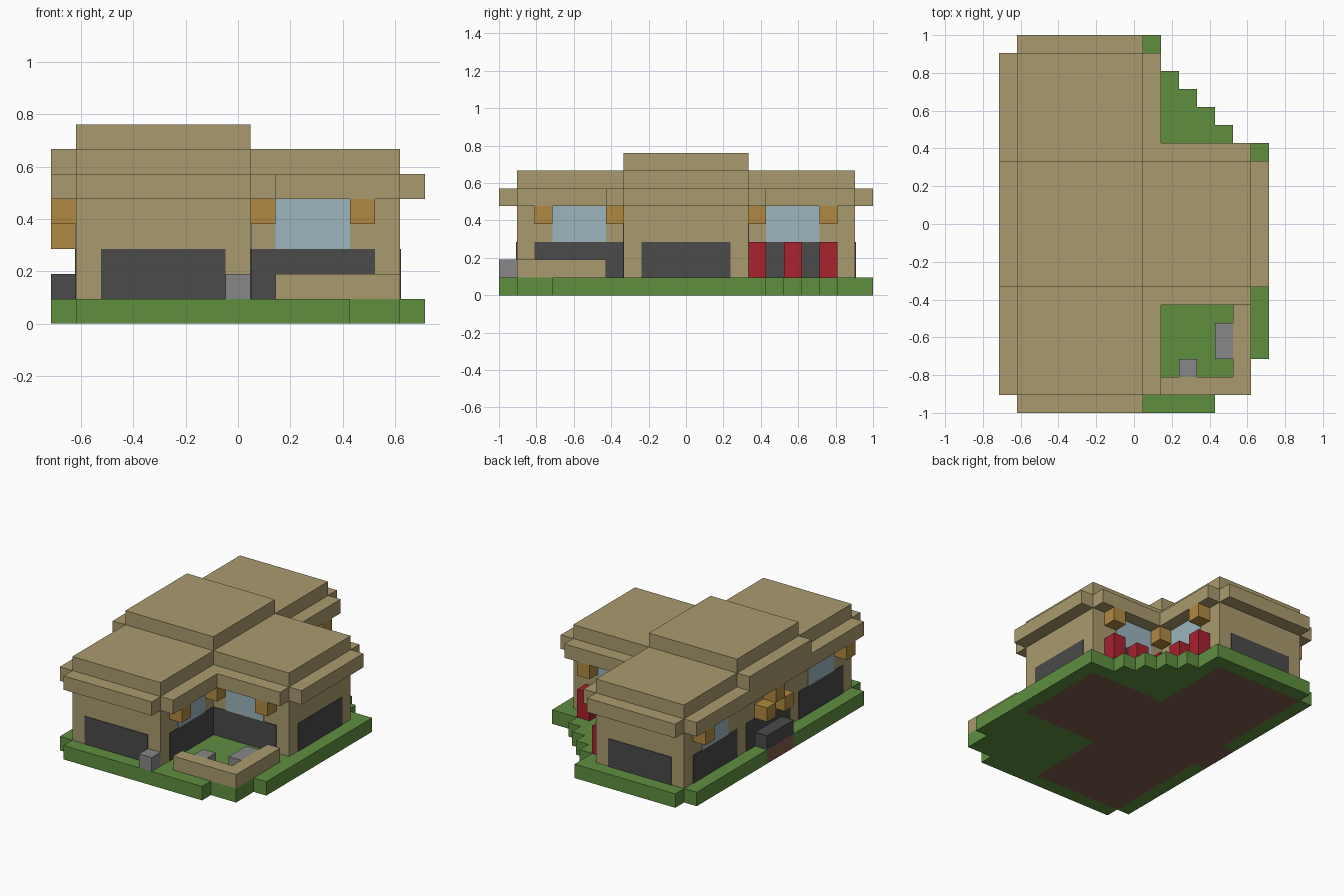
import bpy
import bmesh

if "Cube" in bpy.data.objects:
    bpy.data.objects.remove(bpy.data.objects["Cube"])

U = 2 / 21          # edge of one building block
NX, NY = 15, 21     # plan size in blocks
PLATE = 0.004 / U   # thickness of flush panels, in blocks


def make_material(name, rgb):
    mat = bpy.data.materials.new(name)
    mat.use_nodes = True
    mat.diffuse_color = (*rgb, 1)
    mat.node_tree.nodes["Principled BSDF"].inputs["Base Color"].default_value = (*rgb, 1)
    return mat


SAND = make_material("sandstone", (0.402, 0.328, 0.156))
GRASS = make_material("grass_green", (0.117, 0.275, 0.051))
DARK = make_material("dark_panel_grey", (0.069, 0.069, 0.069))
GLASS = make_material("pale_blue_glass", (0.328, 0.462, 0.509))
WOOD = make_material("orange_wood", (0.434, 0.25, 0.054))
RED = make_material("red", (0.392, 0.016, 0.027))
STONE = make_material("mid_grey_stone", (0.242, 0.242, 0.242))
SOIL = make_material("soil_brown", (0.216, 0.107, 0.07))


def place(x, y, z):
    return ((x - NX / 2) * U, (y - NY / 2) * U, z * U)


def finish(name, bm, mats):
    mesh = bpy.data.meshes.new(name)
    bm.to_mesh(mesh)
    bm.free()
    for mat in mats:
        mesh.materials.append(mat)
    obj = bpy.data.objects.new(name, mesh)
    bpy.context.collection.objects.link(obj)
    return obj


def box(name, mat, x0, x1, y0, y1, z0, z1):
    bm = bmesh.new()
    bmesh.ops.create_cube(bm, size=1)
    for v in bm.verts:
        v.co = place(x1 if v.co.x > 0 else x0, y1 if v.co.y > 0 else y0,
                     z1 if v.co.z > 0 else z0)
    return finish(name, bm, [mat])


def cells(*rects):
    """Union of plan rectangles (x0, x1, y0, y1) as a set of unit squares."""
    return {(x, y) for x0, x1, y0, y1 in rects
            for x in range(x0, x1) for y in range(y0, y1)}


def layer(name, plan, z0, z1, mats, rule=lambda cell: 0):
    """One closed slab over a set of plan squares, coloured per square."""
    bm = bmesh.new()

    def face(corners, index):
        bm.faces.new([bm.verts.new(place(*c)) for c in corners]).material_index = index

    for x, y in sorted(plan):
        k = rule((x, y))
        ring = [(x, y), (x + 1, y), (x + 1, y + 1), (x, y + 1)]
        face([(*p, z1) for p in ring], k)
        face([(*p, z0) for p in reversed(ring)], k)
        for i, (dx, dy) in enumerate(((0, -1), (1, 0), (0, 1), (-1, 0))):
            if (x + dx, y + dy) not in plan:
                a, b = ring[i], ring[(i + 1) % 4]
                face([(*a, z0), (*b, z0), (*b, z1), (*a, z1)], k)
    bmesh.ops.remove_doubles(bm, verts=bm.verts[:], dist=0.001)
    bmesh.ops.dissolve_limit(bm, angle_limit=0.01, verts=bm.verts[:],
                             edges=bm.edges[:], delimit={'MATERIAL'})
    return finish(name, bm, mats)


def wall_panel(name, mat, side, pos, a, b, z0, z1):
    """Thin plate lying on a wall; side is the wall's outward axis."""
    lo, hi = (pos, pos + PLATE) if side[0] == "+" else (pos - PLATE, pos)
    if side[1] == "x":
        return box(name, mat, lo, hi, a, b, z0, z1)
    return box(name, mat, a, b, lo, hi, z0, z1)


# Ground with stepped rear corner, soil under the house and planter
house = cells((1, 8, 1, 20), (1, 14, 7, 14))
lawn = cells((0, 14, 1, 15), (1, 12, 0, 1), (14, 15, 3, 15), (0, 9, 15, 20), (1, 9, 20, 21))
for step in range(4):
    lawn |= cells((9, 10 + step, 15, 19 - step))
soil = house | cells((0, 1, 9, 12))
layer("ground", lawn, 0, 1, [GRASS, SOIL], lambda c: int(c in soil))

# House body and tiered roof
layer("walls", house, 1, 5, [SAND])
eaves = cells((0, 9, 1, 20), (1, 8, 0, 21), (8, 14, 6, 15), (14, 15, 7, 14))
layer("eaves", eaves, 5, 6, [SAND])
layer("roof", house | cells((0, 1, 7, 14)), 6, 7, [SAND])
box("roof_crown", SAND, 1, 8, 7, 14, 7, 8)

# Dark panels on the end walls
wall_panel("front_panel", DARK, "-y", 1, 2, 7, 1, 3)
wall_panel("back_panel", DARK, "+y", 20, 2, 7, 1, 3)
wall_panel("side_wing_panel", DARK, "+x", 14, 8, 13, 1, 3)
wall_panel("planter_wall_panel", DARK, "-x", 1, 8, 13, 1, 3)

# Windows: dark base, glass above, wooden blocks at the top corners
windows = [
    ("front_yard_side", "+x", 8, 2, (2, 6)),
    ("front_yard_rear", "-y", 7, 8, (8, 12)),
    ("back_yard_side", "+x", 8, 14, (14, 18)),
    ("back_yard_front", "+y", 14, 8, (8, 12)),
    ("outer_front", "-x", 1, 2, (2,)),
    ("outer_back", "-x", 1, 14, (18,)),
]
for name, side, pos, start, blocks in windows:
    wall_panel(name + "_base", DARK, side, pos, start, start + 5, 1, 3)
    wall_panel(name + "_glass", GLASS, side, pos, start + 1, start + 4, 3, 5)
    near = pos if side[0] == "+" else pos - 1
    for b in blocks:
        if side[1] == "x":
            box(name + "_wood_block", WOOD, near, near + 1, b, b + 1, 4, 5)
        else:
            box(name + "_wood_block", WOOD, b, b + 1, near, near + 1, 4, 5)

# Red blocks in the rear yard
for y in (14, 16, 18):
    box("red_block", RED, 8, 9, y, y + 1, 1, 3)
for x in (10, 12):
    box("red_block", RED, x, x + 1, 14, 15, 1, 3)

# Front yard: low corner wall, seats and step
layer("yard_wall", cells((9, 14, 1, 2), (13, 14, 1, 6)), 1, 2, [SAND])
box("long_seat", STONE, 12, 13, 3, 5, 1, 2)
box("short_seat", STONE, 10, 11, 2, 3, 1, 2)
box("front_stone", STONE, 7, 8, 0, 1, 1, 2)

# Planter with a wooden arch ornament over it
box("planter", DARK, 0, 1, 9, 12, 1, 2)
for y, z in ((9, 3), (10, 4), (11, 3)):
    box("ornament_block", WOOD, 0, 1, y, y + 1, z, z + 1)
